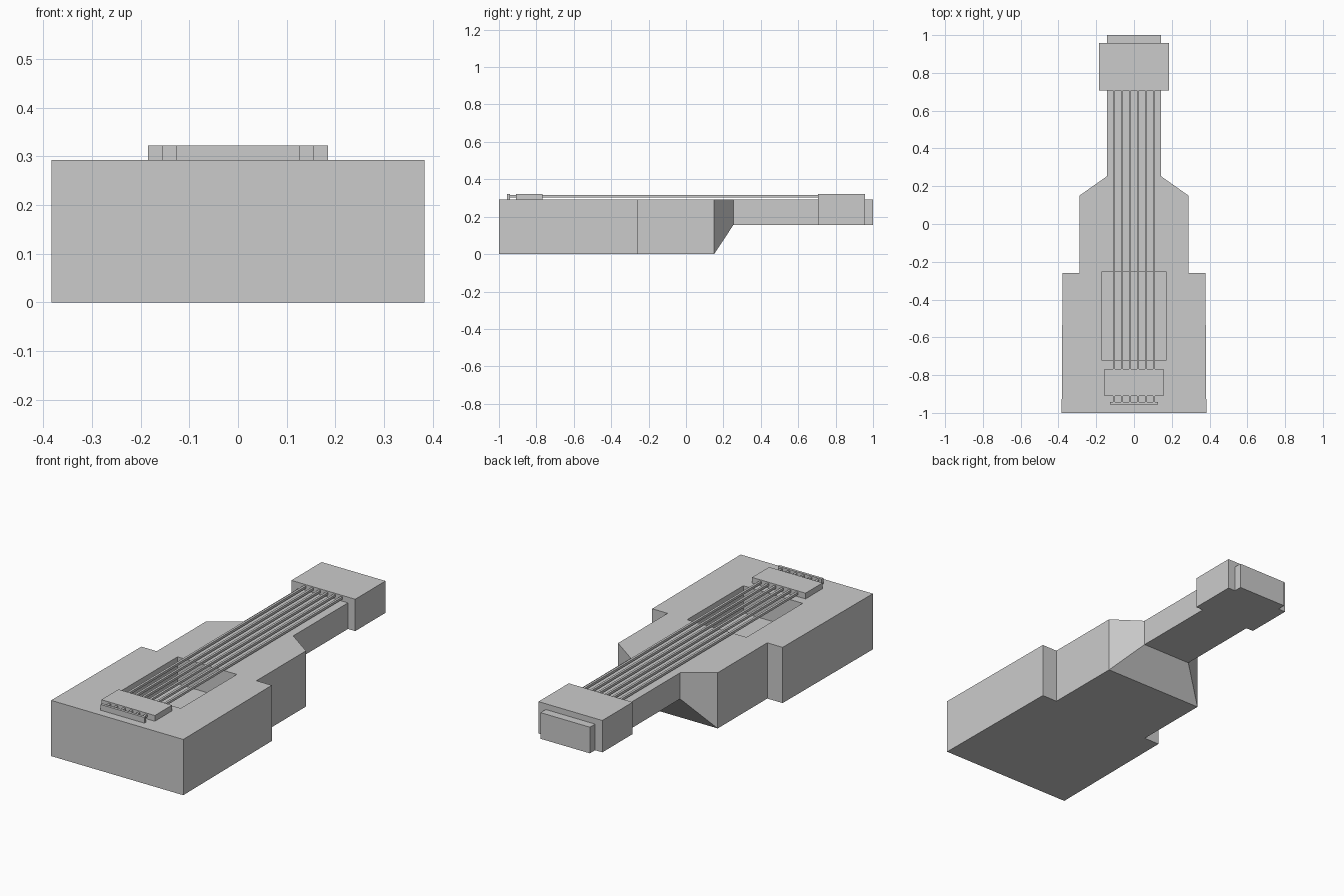
import bpy, bmesh

if "Cube" in bpy.data.objects:
    bpy.data.objects.remove(bpy.data.objects["Cube"])

TOP = 0.292      # face of the body
UNDER = 0.155    # underside of the neck
RAISED = 0.322   # top of head, bridge and tail bar


def finish(name, bm):
    bmesh.ops.recalc_face_normals(bm, faces=bm.faces)
    mesh = bpy.data.meshes.new(name)
    bm.to_mesh(mesh)
    bm.free()
    obj = bpy.data.objects.new(name, mesh)
    bpy.context.collection.objects.link(obj)
    return obj


def box(name, x0, x1, y0, y1, z0, z1):
    bm = bmesh.new()
    bmesh.ops.create_cube(bm, size=1)
    for v in bm.verts:
        v.co = (x1 if v.co.x > 0 else x0,
                y1 if v.co.y > 0 else y0,
                z1 if v.co.z > 0 else z0)
    return finish(name, bm)


def prism(name, half_outline, z0, z1):
    # Mirror the right half of the outline and extrude it upward
    outline = half_outline + [(-x, y) for x, y in reversed(half_outline)]
    bm = bmesh.new()
    face = bm.faces.new([bm.verts.new((x, y, z0)) for x, y in outline])
    new = bmesh.ops.extrude_face_region(bm, geom=[face])["geom"]
    for v in new:
        if isinstance(v, bmesh.types.BMVert):
            v.co.z = z1
    return finish(name, bm)


def loft(name, sections, top):
    # Rectangular sections (y, half width, bottom) joined along y
    bm = bmesh.new()
    rings = [[bm.verts.new(c) for c in
              ((-w, y, b), (w, y, b), (w, y, top), (-w, y, top))]
             for y, w, b in sections]
    for a, b in zip(rings, rings[1:]):
        for i in range(4):
            j = (i + 1) % 4
            bm.faces.new((a[i], a[j], b[j], b[i]))
    bm.faces.new(rings[0])
    bm.faces.new(rings[-1])
    return finish(name, bm)


# Stepped body
body = prism("body", [(0.383, -1), (0.378, -0.26), (0.289, -0.26), (0.289, 0.15)], 0, TOP)

# Rectangular sound hole, cut to a flat floor
cutter = box("sound_hole_cutter", -0.172, 0.172, -0.72, -0.255, 0.15, 0.4)
cutter.hide_render = True
cut = body.modifiers.new("sound_hole", "BOOLEAN")
cut.operation = "DIFFERENCE"
cut.solver = "EXACT"
cut.object = cutter
bpy.context.view_layer.objects.active = body
bpy.ops.object.modifier_apply(modifier=cut.name)
bpy.data.objects.remove(cutter)

# Sloping heel running into the neck
loft("heel_and_neck", [(0.15, 0.289, 0), (0.253, 0.143, UNDER), (0.706, 0.143, UNDER)], TOP)

# Head and its tip
box("head", -0.185, 0.185, 0.706, 0.957, UNDER, RAISED)
box("head_tip", -0.143, 0.143, 0.957, 1.0, UNDER, TOP)

# Bridge and tail bar
box("bridge", -0.155, 0.155, -0.91, -0.768, TOP, RAISED)
box("tail_bar", -0.127, 0.127, -0.956, -0.942, TOP, RAISED)

# Six strings
for i in range(6):
    x = (i - 2.5) * 0.0425
    box(f"string_{i + 1}", x - 0.006, x + 0.006, -0.945, 0.71, 0.303, 0.315)
